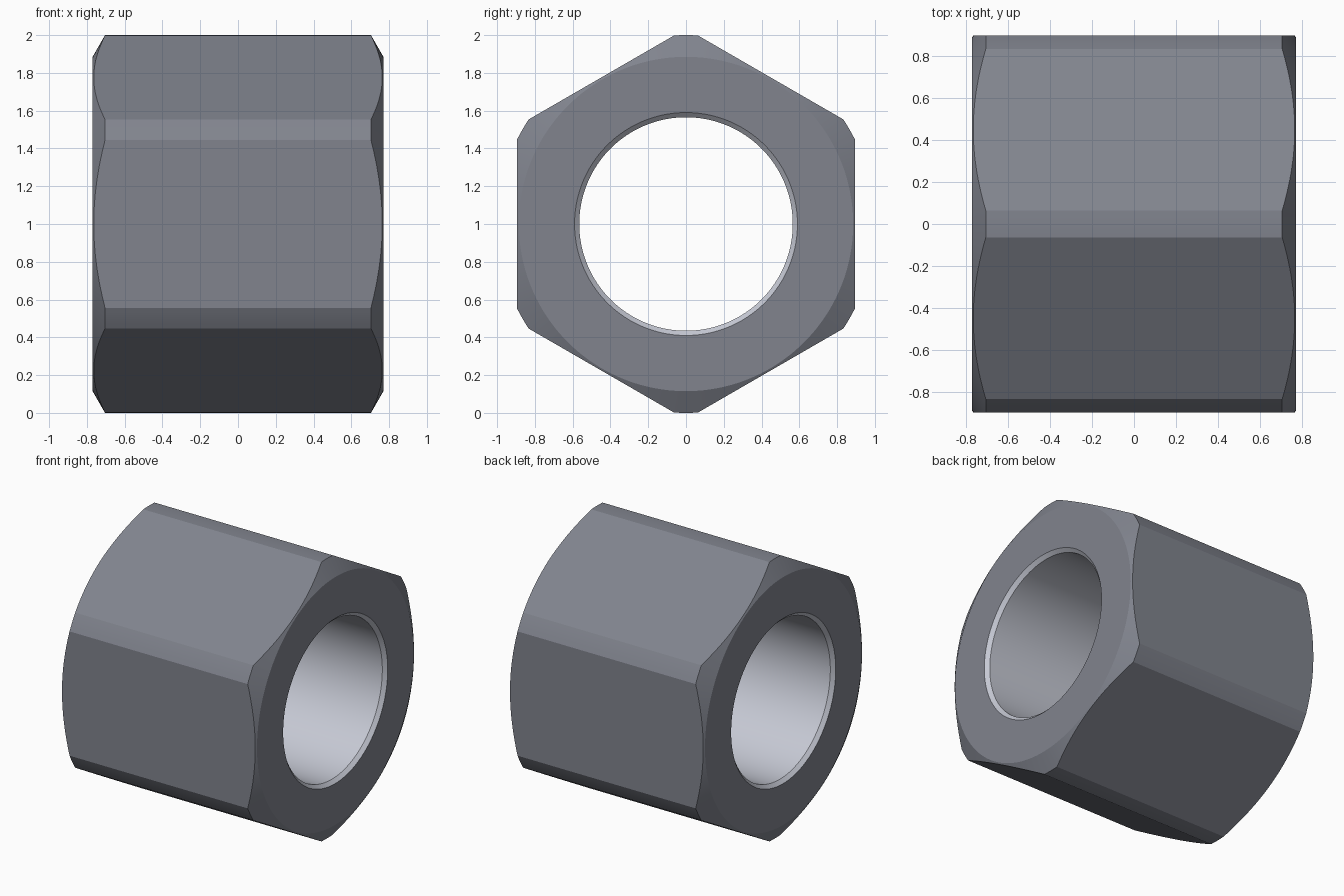
import bpy, bmesh
from math import pi, radians, sin, cos
from mathutils import Vector

if "Cube" in bpy.data.objects:
    bpy.data.objects.remove(bpy.data.objects["Cube"])

HALF, R_OUT, R_FACE, R_BORE, APOTHEM = 0.77, 1.0, 0.885, 0.565, 0.896
CENTRE = Vector((0, 0, 1))

bm = bmesh.new()

# Turned ring: outer chamfers, end faces and countersunk bore, spun about x
half_profile = [(HALF - 0.066, R_OUT), (HALF, R_FACE), (HALF, 0.59), (HALF - 0.025, R_BORE)]
profile = half_profile + [(-x, r) for x, r in reversed(half_profile)]
verts = [bm.verts.new((x, 0, 1 + r)) for x, r in profile]
edges = [bm.edges.new((v, verts[(i + 1) % len(verts)])) for i, v in enumerate(verts)]
bmesh.ops.spin(bm, geom=verts + edges, cent=CENTRE, axis=(1, 0, 0),
               angle=2 * pi, steps=192, use_duplicate=False)
bmesh.ops.remove_doubles(bm, verts=bm.verts, dist=1e-5)

# Six wrench flats: slice the ring and cap each cut
for k in range(6):
    a = k * pi / 3
    n = Vector((0, cos(a), sin(a)))
    cut = bmesh.ops.bisect_plane(bm, geom=bm.verts[:] + bm.edges[:] + bm.faces[:],
                                 dist=1e-6, plane_co=CENTRE + n * APOTHEM,
                                 plane_no=n, clear_outer=True)
    rim = [e for e in cut["geom_cut"] if isinstance(e, bmesh.types.BMEdge)]
    bmesh.ops.holes_fill(bm, edges=rim, sides=0)
bmesh.ops.recalc_face_normals(bm, faces=bm.faces)

# Bore and countersinks take the lighter second material
for f in bm.faces:
    if all((v.co - CENTRE).yz.length < 0.6 for v in f.verts):
        f.material_index = 1

mesh = bpy.data.meshes.new("hex_nut")
bm.to_mesh(mesh)
bm.free()

# Dark steel outside, bright machined steel in the bore
for name, colour in (("dark_steel", (0.218, 0.23, 0.27, 1)),
                     ("bright_steel", (0.565, 0.585, 0.66, 1))):
    mat = bpy.data.materials.new(name)
    mat.diffuse_color = colour
    mat.use_nodes = True
    mat.node_tree.nodes["Principled BSDF"].inputs["Base Color"].default_value = mat.diffuse_color
    mesh.materials.append(mat)

nut = bpy.data.objects.new("hex_nut", mesh)
bpy.context.collection.objects.link(nut)
bpy.context.view_layer.objects.active = nut
nut.select_set(True)
bpy.ops.object.shade_smooth_by_angle(angle=radians(15))
